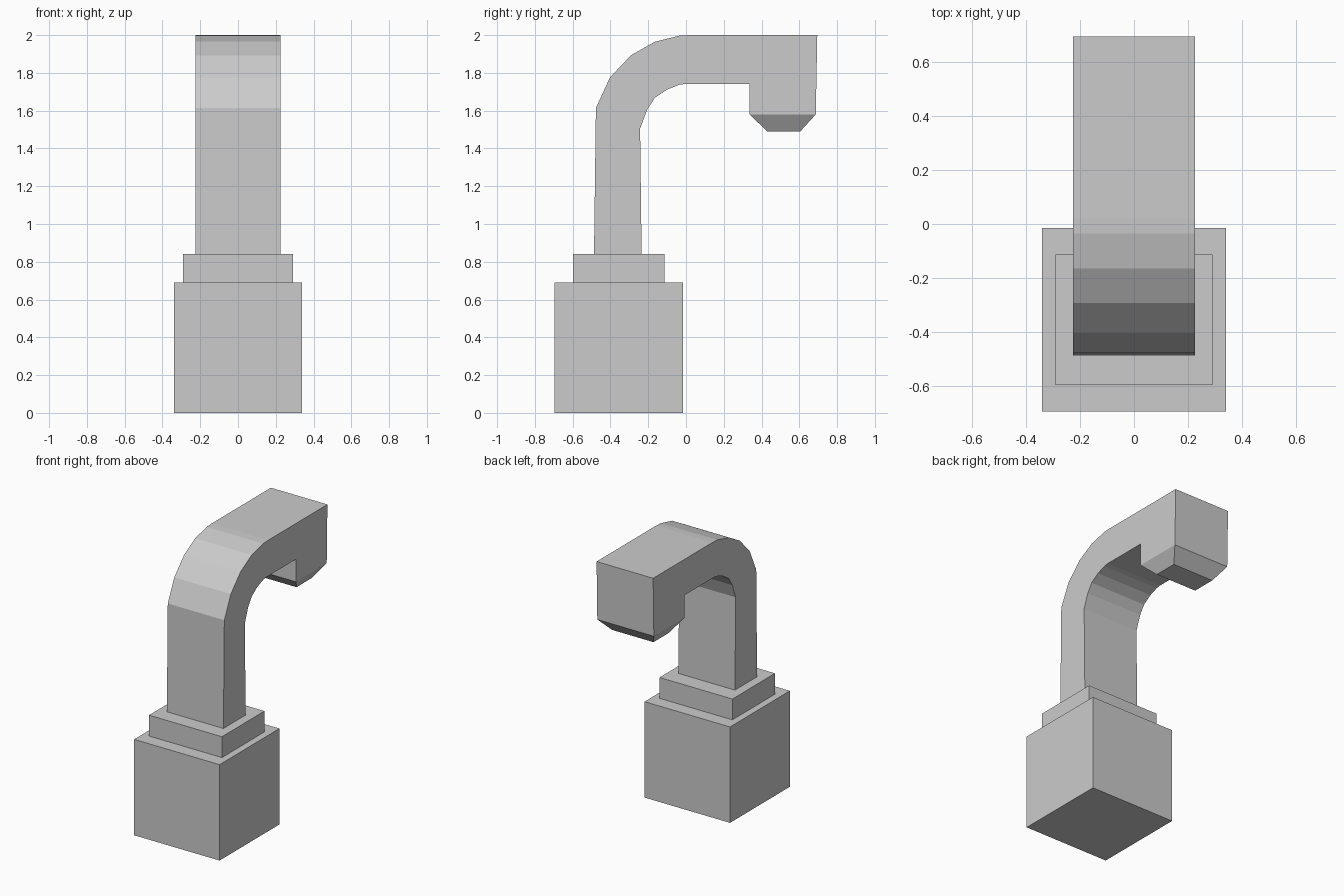
import bpy
import bmesh

if "Cube" in bpy.data.objects:
    bpy.data.objects.remove(bpy.data.objects["Cube"])


def make_object(name, bm):
    bmesh.ops.recalc_face_normals(bm, faces=bm.faces[:])
    mesh = bpy.data.meshes.new(name)
    bm.to_mesh(mesh)
    bm.free()
    obj = bpy.data.objects.new(name, mesh)
    bpy.context.collection.objects.link(obj)
    return obj


def loft(name, rings):
    """Closed solid through matching rings of points."""
    bm = bmesh.new()
    loops = [[bm.verts.new(p) for p in ring] for ring in rings]
    n = len(loops[0])
    for a, b in zip(loops, loops[1:]):
        for i in range(n):
            j = (i + 1) % n
            bm.faces.new((a[i], a[j], b[j], b[i]))
    bm.faces.new(loops[0])
    bm.faces.new(loops[-1])
    return make_object(name, bm)


def rect(half_x, y0, y1, z):
    return [(-half_x, y0, z), (half_x, y0, z), (half_x, y1, z), (-half_x, y1, z)]


# Square base block and stepped collar
loft("base_block", [rect(0.34, -0.695, -0.015, 0), rect(0.34, -0.695, -0.015, 0.69)])
loft("collar", [rect(0.29, -0.597, -0.113, 0.69), rect(0.29, -0.597, -0.113, 0.84)])

# Bent spout: side profile (y, z) extruded across x
HALF = 0.225
outer = [(-0.487, 0.84), (-0.477, 1.615), (-0.403, 1.775), (-0.292, 1.893),
         (-0.165, 1.965), (-0.035, 1.997), (0.02, 2.0), (0.695, 2.0)]
head = [(0.687, 1.58), (0.337, 1.58), (0.337, 1.742)]
inner = [(0.0, 1.742), (-0.035, 1.737), (-0.1, 1.712), (-0.165, 1.668),
         (-0.205, 1.607), (-0.243, 1.505), (-0.235, 0.84)]
profile = outer + head + inner
loft("spout", [[(x, y, z) for y, z in profile] for x in (-HALF, HALF)])

# Tapered tip under the head
loft("nozzle_tip", [rect(HALF, 0.337, 0.687, 1.58), rect(HALF - 0.06, 0.43, 0.605, 1.49)])
